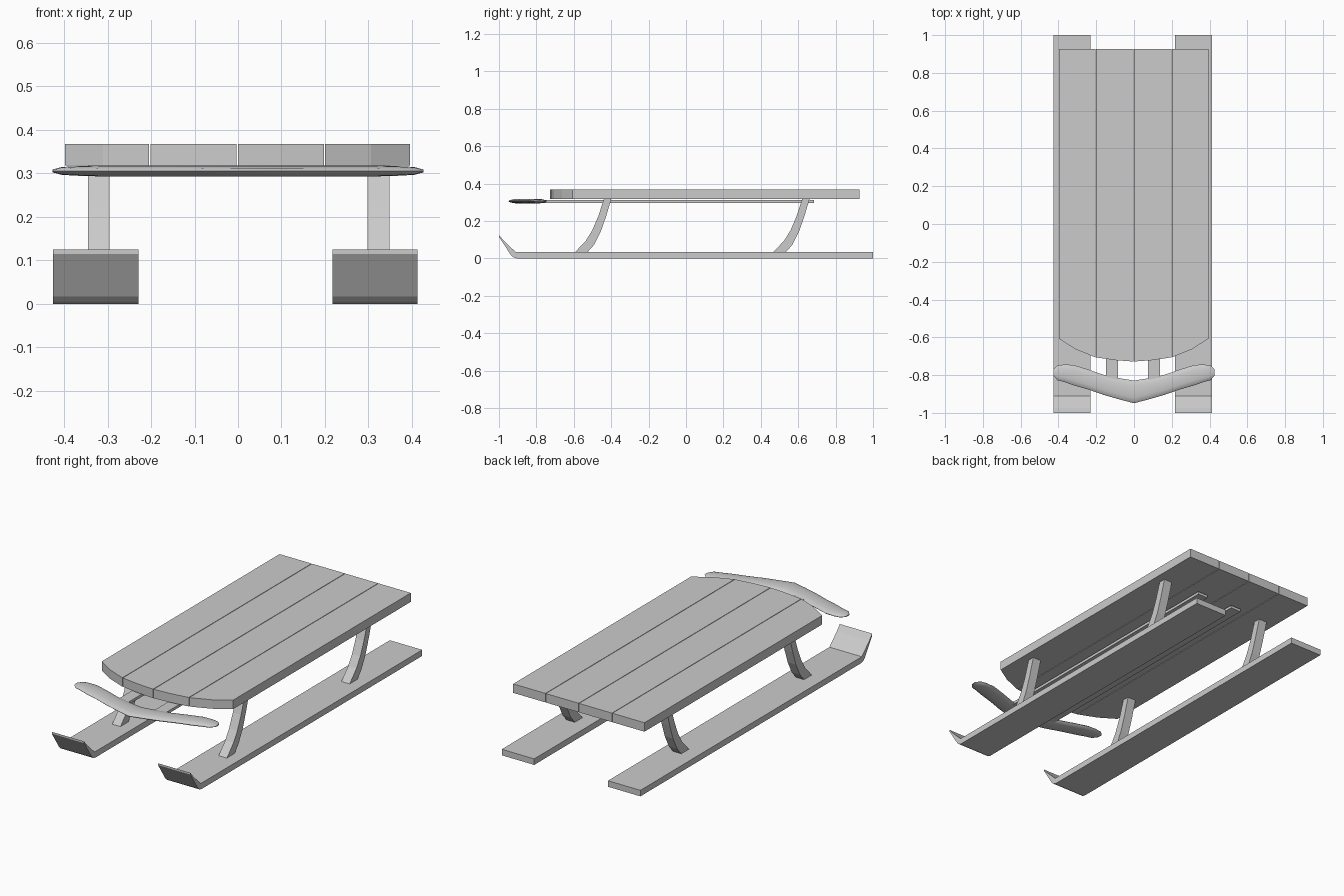
import bpy, bmesh, math

if "Cube" in bpy.data.objects:
    bpy.data.objects.remove(bpy.data.objects["Cube"])


def prism(name, outline, lo, hi, axis):
    """Extrude a 2D outline: axis 'Z' takes (x, y) points, axis 'X' takes (y, z)."""
    bm = bmesh.new()
    place = (lambda p, d: (p[0], p[1], d)) if axis == 'Z' else (lambda p, d: (d, p[0], p[1]))
    a = [bm.verts.new(place(p, lo)) for p in outline]
    b = [bm.verts.new(place(p, hi)) for p in outline]
    bm.faces.new(a[::-1])
    bm.faces.new(b)
    for i in range(len(a)):
        j = (i + 1) % len(a)
        bm.faces.new((a[i], a[j], b[j], b[i]))
    return finish(name, bm)


def finish(name, bm):
    bmesh.ops.recalc_face_normals(bm, faces=bm.faces)
    mesh = bpy.data.meshes.new(name)
    bm.to_mesh(mesh)
    bm.free()
    obj = bpy.data.objects.new(name, mesh)
    bpy.context.collection.objects.link(obj)
    return obj


# Seat planks: four boards sharing one rounded front edge
front = [(-0.398, -0.607), (-0.31, -0.663), (-0.203, -0.706), (-0.10, -0.721), (-0.002, -0.728),
         (0.096, -0.721), (0.199, -0.706), (0.306, -0.663), (0.395, -0.607)]
gap = 0.0015
for i in range(4):
    pts = [list(p) for p in front[2 * i:2 * i + 3]]
    if i > 0:
        pts[0][0] += gap
    if i < 3:
        pts[-1][0] -= gap
    outline = pts + [(pts[-1][0], 0.927), (pts[0][0], 0.927)]
    prism(f"seat_plank_{i + 1}", outline, 0.318, 0.367, 'Z')

# Runners: flat skis with upturned tips
ski = [(-1.0, 0.125), (-0.975, 0.095), (-0.91, 0.033), (1.0, 0.033), (1.0, 0.0),
       (-0.905, 0.0), (-0.922, 0.005), (-0.936, 0.017), (-1.0, 0.115)]
for side, x0, x1 in (("left", -0.425, -0.229), ("right", 0.217, 0.413)):
    prism(f"{side}_runner", ski, x0, x1, 'X')

# Legs: curved struts joining runners to seat
leg = [(-0.595, 0.031), (-0.535, 0.095), (-0.502, 0.148), (-0.47, 0.222), (-0.438, 0.319),
       (-0.399, 0.319), (-0.428, 0.222), (-0.456, 0.142), (-0.492, 0.072), (-0.528, 0.031)]
for side, x0 in (("left", -0.345), ("right", 0.298)):
    for end, dy in (("front", 0.0), ("rear", 1.06)):
        prism(f"{end}_{side}_leg", [(y + dy, z) for y, z in leg], x0, x0 + 0.05, 'X')

# Support rails: two thin bars under the seat that hold the steering bar
for side, x0 in (("left", -0.147), ("right", 0.075)):
    prism(f"{side}_rail", [(-0.86, 0.297), (0.685, 0.297), (0.685, 0.312), (-0.86, 0.312)],
          x0, x0 + 0.063, 'X')

# Steering bar: swept flat oval, built from (x, centre y, half depth, half height)
half = [(0.0, -0.889, 0.060, 0.0125), (0.08, -0.872, 0.056, 0.0125), (0.16, -0.852, 0.053, 0.0125),
        (0.24, -0.824, 0.053, 0.0125), (0.32, -0.800, 0.054, 0.0125), (0.37, -0.790, 0.046, 0.011),
        (0.405, -0.788, 0.039, 0.009), (0.427, -0.786, 0.015, 0.003)]
stations = [(-x, y, d, h) for x, y, d, h in half[:0:-1]] + half
bm = bmesh.new()
sides = 12
rings = []
for x, y, d, h in stations:
    rings.append([bm.verts.new((x, y + d * math.cos(2 * math.pi * k / sides),
                                0.3055 + h * math.sin(2 * math.pi * k / sides)))
                  for k in range(sides)])
for a, b in zip(rings, rings[1:]):
    for k in range(sides):
        n = (k + 1) % sides
        bm.faces.new((a[k], a[n], b[n], b[k]))
bm.faces.new(rings[0])
bm.faces.new(rings[-1])
bar = finish("steering_bar", bm)
bpy.context.view_layer.objects.active = bar
bar.select_set(True)
bpy.ops.object.shade_smooth_by_angle(angle=math.radians(40))
